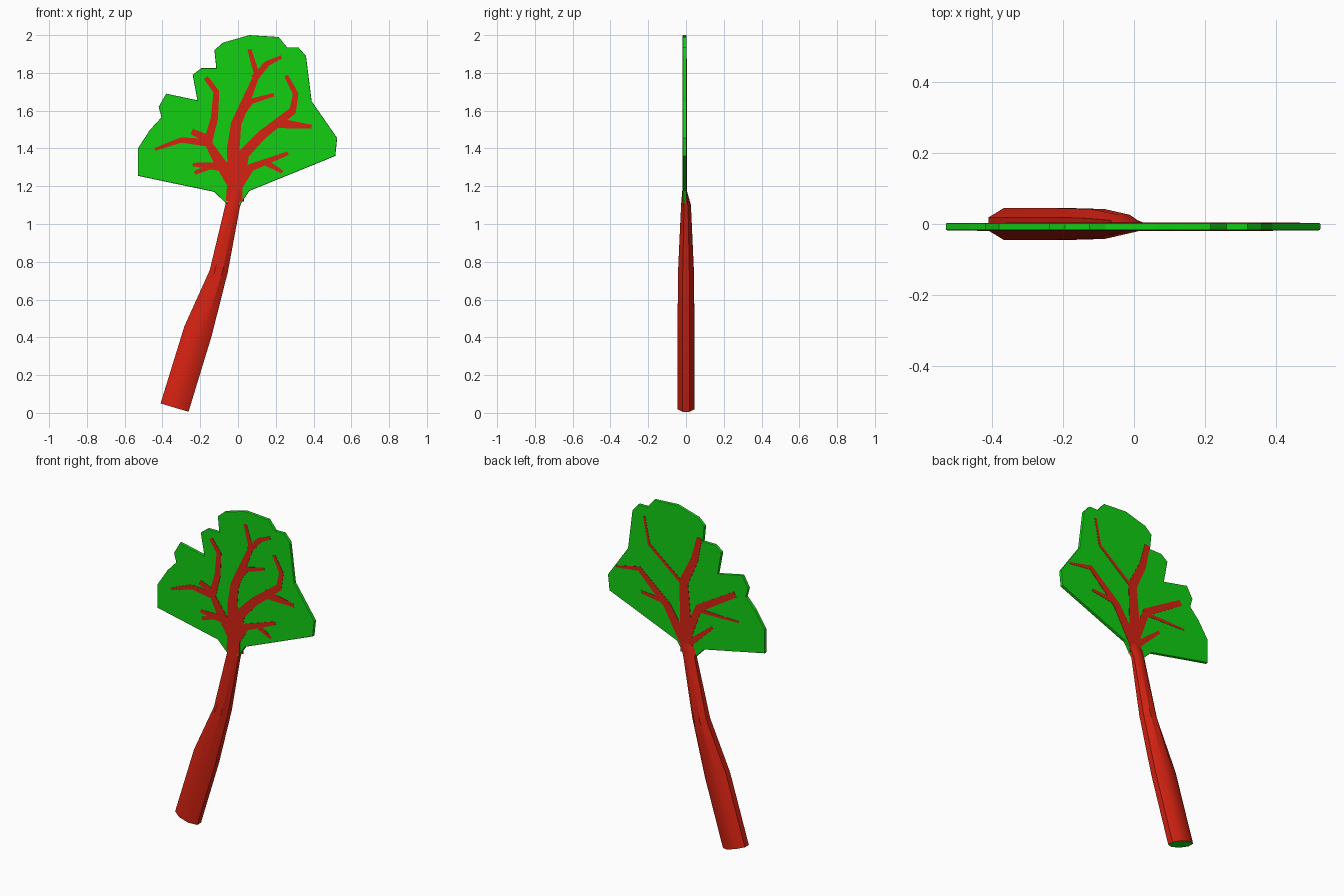
import bpy, bmesh, math
from mathutils import Vector

if "Cube" in bpy.data.objects:
    bpy.data.objects.remove(bpy.data.objects["Cube"])


def material(name, rgb):
    m = bpy.data.materials.new(name)
    m.diffuse_color = (*rgb, 1)
    m.use_nodes = True
    m.node_tree.nodes["Principled BSDF"].inputs["Base Color"].default_value = m.diffuse_color
    return m


GREEN = material("leaf green", (0.006, 0.62, 0.006))
RED = material("stalk red", (0.66, 0.016, 0.006))
Y_FRONT, Y_BACK = -0.018, 0.003


def finish(bm, name, mats, smooth=False):
    bmesh.ops.recalc_face_normals(bm, faces=bm.faces)
    me = bpy.data.meshes.new(name)
    bm.to_mesh(me)
    bm.free()
    ob = bpy.data.objects.new(name, me)
    bpy.context.collection.objects.link(ob)
    for m in mats:
        me.materials.append(m)
    if smooth:
        bpy.context.view_layer.objects.active = ob
        ob.select_set(True)
        bpy.ops.object.shade_smooth_by_angle(angle=math.radians(35))
        ob.select_set(False)


def skin(bm, rings):
    """Closed tube through rings of equal length."""
    n = len(rings[0])
    for a, b in zip(rings, rings[1:]):
        for i in range(n):
            j = (i + 1) % n
            bm.faces.new((a[i], a[j], b[j], b[i]))
    bm.faces.new(rings[-1])
    return bm.faces.new(rings[0][::-1])


# Leaf blade: jagged outline extruded to a thin slab with softened rim
outline = [(-.125, 1.17), (-.53, 1.255), (-.53, 1.4), (-.465, 1.5), (-.405, 1.565),
           (-.42, 1.62), (-.38, 1.69), (-.215, 1.655), (-.24, 1.79), (-.195, 1.825),
           (-.115, 1.825), (-.125, 1.92), (-.08, 1.96), (.06, 2), (.215, 1.99),
           (.26, 1.935), (.32, 1.935), (.36, 1.89), (.39, 1.65), (.525, 1.455),
           (.515, 1.36), (.06, 1.175), (.01, 1.1), (-.065, 1.11)]
bm = bmesh.new()
face = bm.faces.new([bm.verts.new((x, Y_FRONT, z)) for x, z in outline])
for v in bmesh.ops.extrude_face_region(bm, geom=[face])["geom"]:
    if isinstance(v, bmesh.types.BMVert):
        v.co.y = Y_BACK
rim = [e for e in bm.edges if abs(e.verts[0].co.y - e.verts[1].co.y) < 1e-5]
bmesh.ops.bevel(bm, geom=rim, offset=0.004, segments=2, profile=0.5, affect='EDGES')
finish(bm, "leaf", [GREEN])

# Stalk: tilted eight-sided sections (x, z, half width, half tilt, half depth)
sections = [(-.336, .028, .074, -.022, .045), (-.212, .432, .072, -.026, .045),
            (-.102, .75, .048, -.005, .042), (-.028, 1.098, .038, -.007, .026),
            (-.008, 1.18, .052, 0, .0115)]
angles = [math.radians(22.5 + 45 * k) for k in range(8)]
k = 1 / math.cos(math.radians(22.5))
bm = bmesh.new()
rings = []
for x, z, w, tilt, depth in sections:
    yc = -.008 if z > 1.15 else 0
    rings.append([bm.verts.new((x + w * k * math.cos(a), yc + depth * k * math.sin(a),
                                z + tilt * k * math.cos(a))) for a in angles])
skin(bm, rings).material_index = 1  # green cut end
finish(bm, "stalk", [RED, GREEN], smooth=True)


def veins(name, branches, y0, y1):
    """Thin plates tapering from the first to the second width along (x, z) points."""
    bm = bmesh.new()
    for w0, w1, *path in branches:
        pts = [Vector(p) for p in path]
        last = len(pts) - 1
        rings = []
        for i, p in enumerate(pts):
            d = (pts[min(i + 1, last)] - pts[max(i - 1, 0)]).normalized()
            n = Vector((-d.y, d.x)) * (w0 + (w1 - w0) * i / last) / 2
            rings.append([bm.verts.new((c.x, y, c.y)) for c, y in
                          ((p - n, y0), (p + n, y0), (p + n, y1), (p - n, y1))])
        skin(bm, rings)
    finish(bm, name, [RED])


# Front veins: midrib and right side, then left side
right_side = [
    (.09, .02, (-.02, 1.12), (-.015, 1.25), (-.025, 1.4), (-.01, 1.53), (.05, 1.67), (.1, 1.79), (.06, 1.925)),
    (.04, .018, (.085, 1.77), (.155, 1.85), (.23, 1.885)),
    (.04, .018, (-.01, 1.55), (.07, 1.65), (.19, 1.685)),
    (.07, .02, (0, 1.22), (.03, 1.37), (.125, 1.47), (.29, 1.6), (.305, 1.69), (.255, 1.785)),
    (.055, .02, (.2, 1.535), (.39, 1.515)),
    (.06, .02, (0, 1.21), (.07, 1.3), (.265, 1.375)),
    (.035, .016, (.14, 1.33), (.235, 1.275))]
left_side = [
    (.07, .015, (-.02, 1.21), (-.105, 1.34), (-.16, 1.43), (-.3, 1.445), (-.44, 1.395)),
    (.045, .03, (-.16, 1.45), (-.245, 1.49)),
    (.045, .025, (-.16, 1.43), (-.125, 1.56), (-.115, 1.7), (-.17, 1.775)),
    (.055, .018, (-.05, 1.3), (-.24, 1.315)),
    (.03, .02, (-.12, 1.315), (-.23, 1.27))]
for name, side in (("right", right_side), ("left", left_side)):
    veins("front_veins_" + name, side, Y_FRONT - .0015, Y_FRONT + .003)

# Back veins: thinner and sparser
back = [
    (.085, .035, (-.01, 1.12), (0, 1.33), (.013, 1.546), (-.06, 1.7), (-.093, 1.84)),
    (.022, .014, (.03, 1.54), (.247, 1.714), (.28, 1.875)),
    (.07, .012, (0, 1.17), (.127, 1.378), (.313, 1.547), (.467, 1.52)),
    (.03, .018, (.16, 1.395), (.3, 1.41)),
    (.055, .035, (-.01, 1.22), (-.087, 1.413), (-.333, 1.562)),
    (.025, .01, (-.09, 1.4), (-.36, 1.4)),
    (.04, .018, (-.02, 1.18), (-.18, 1.32))]
veins("back_veins", back, Y_BACK - .003, Y_BACK + .0015)
